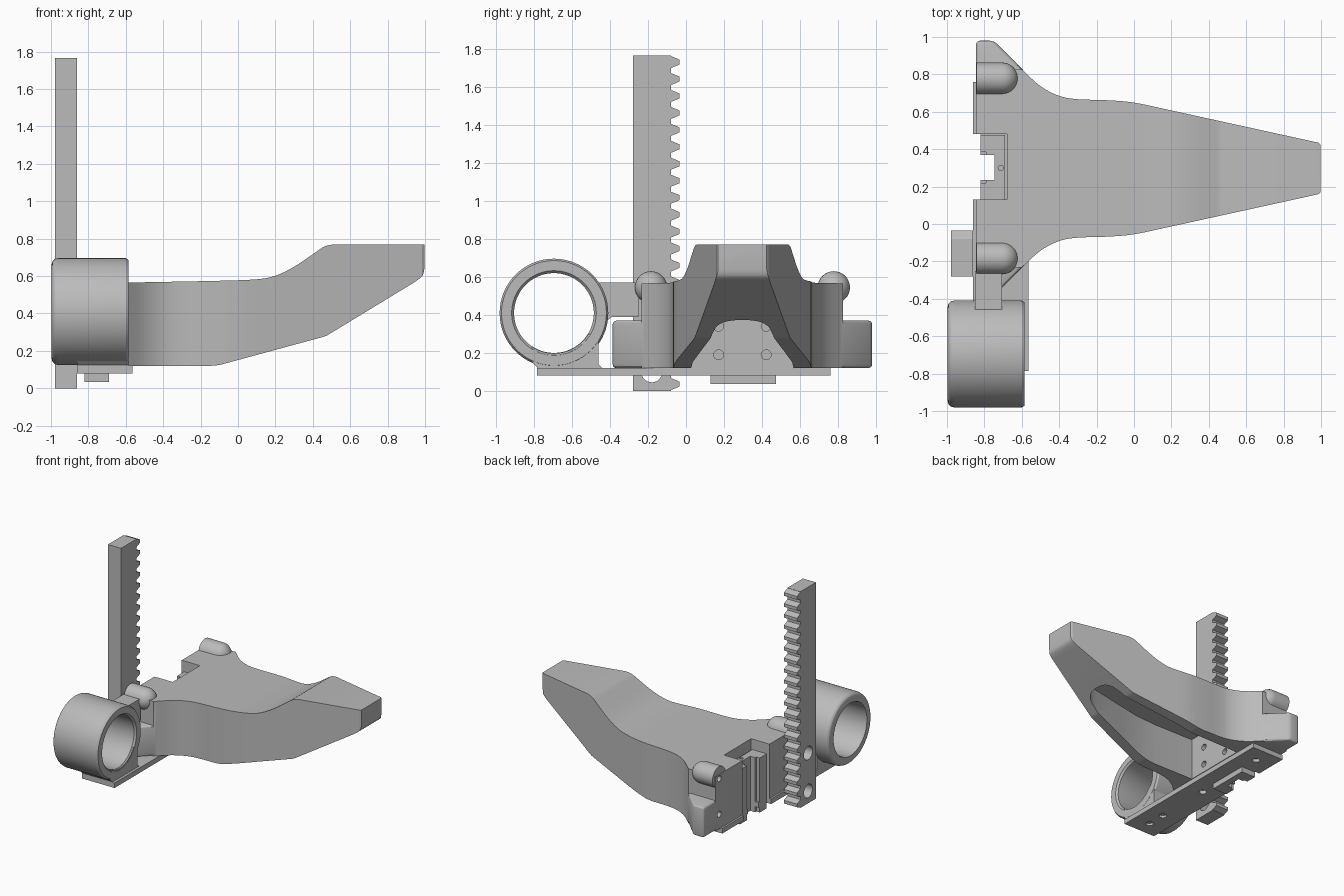
import bpy, bmesh, math
from mathutils import Vector, Matrix

old = bpy.data.objects.get("Cube")
if old:
    bpy.data.objects.remove(old, do_unlink=True)

grey = bpy.data.materials.new("plain grey")
grey.use_nodes = True
grey.diffuse_color = (0.5, 0.5, 0.5, 1)
grey.node_tree.nodes["Principled BSDF"].inputs["Base Color"].default_value = (0.5, 0.5, 0.5, 1)

MID = 0.297  # symmetry line of the arm in y


def finish(name, bm):
    bmesh.ops.recalc_face_normals(bm, faces=bm.faces)
    mesh = bpy.data.meshes.new(name)
    bm.to_mesh(mesh)
    bm.free()
    mesh.materials.append(grey)
    ob = bpy.data.objects.new(name, mesh)
    bpy.context.collection.objects.link(ob)
    return ob


def prism(name, pts, axis, a, b, bevel=0):
    """Extrude a 2D outline along an axis from a to b."""
    place = {"x": lambda u, v, w: (w, u, v),
             "y": lambda u, v, w: (u, w, v),
             "z": lambda u, v, w: (u, v, w)}[axis]
    bm = bmesh.new()
    low, high = ([bm.verts.new(place(u, v, w)) for u, v in pts] for w in (a, b))
    bm.faces.new(low)
    bm.faces.new(high)
    n = len(pts)
    for i in range(n):
        j = (i + 1) % n
        bm.faces.new((low[i], low[j], high[j], high[i]))
    if bevel:
        bmesh.ops.recalc_face_normals(bm, faces=bm.faces)
        bmesh.ops.bevel(bm, geom=bm.edges[:], offset=bevel, segments=3, profile=0.5, affect="EDGES")
    return finish(name, bm)


def box(name, x, y, z, bevel=0):
    return prism(name, [(x[0], y[0]), (x[1], y[0]), (x[1], y[1]), (x[0], y[1])], "z", *z, bevel)


def rod(name, axis, center, radius, a, b, n=24):
    u0, v0 = center
    ring = [(u0 + radius * math.cos(math.tau * i / n), v0 + radius * math.sin(math.tau * i / n))
            for i in range(n)]
    return prism(name, ring, axis, a, b)


def combine(ob, other, mode):
    """Apply a boolean and remove the helper."""
    mod = ob.modifiers.new("combine", "BOOLEAN")
    mod.operation, mod.object, mod.solver = mode, other, "EXACT"
    bpy.context.view_layer.objects.active = ob
    bpy.ops.object.modifier_apply(modifier=mod.name)
    bpy.data.objects.remove(other, do_unlink=True)


def smooth(pts, steps=5):
    """Catmull-Rom curve through the points."""
    p = [Vector(q) for q in pts]
    p = [2 * p[0] - p[1]] + p + [2 * p[-1] - p[-2]]
    out = []
    for a, b, c, d in zip(p, p[1:], p[2:], p[3:]):
        for k in range(steps):
            t = k / steps
            out.append(0.5 * (2 * b + (c - a) * t + (2 * a - 5 * b + 4 * c - d) * t * t
                              + (3 * b - a - 3 * c + d) * t ** 3))
    return [tuple(v) for v in out] + [tuple(p[-2])]


def mirrored(half):
    """Close a half outline, given as x and half width, about the symmetry line."""
    return [(x, MID + w) for x, w in half] + [(x, MID - w) for x, w in reversed(half)]


# Arm: plan outline intersected with side profile
flank = smooth([(-0.6, 0.53), (-0.5, 0.44), (-0.4, 0.388), (-0.3, 0.37), (-0.15, 0.365),
                (0, 0.352), (0.2, 0.31)])
arm = prism("arm", mirrored([(-0.845, 0.53)] + flank + [(0.985, 0.138), (0.997, 0.128)]), "z", 0, 1)
top = smooth([(-0.5, 0.567), (-0.1, 0.575), (0.1, 0.583), (0.2, 0.602), (0.3, 0.65),
              (0.4, 0.717), (0.46, 0.757), (0.51, 0.77)])
under = smooth([(0.997, 0.64), (0.985, 0.6), (0.94, 0.565)], 3) + \
    smooth([(0.5, 0.297), (0.47, 0.28), (0.43, 0.268)], 3) + \
    smooth([(-0.06, 0.135), (-0.1, 0.125), (-0.15, 0.12)], 3)
side = [(-0.85, 0.565)] + top + [(0.997, 0.77)] + under + [(-0.85, 0.12)]
combine(arm, prism("side_profile", side, "y", -1, 2), "INTERSECT")

# Wide rear flange and rounded lugs
flange = prism("flange", mirrored([(-0.845, 0.683), (-0.75, 0.683), (-0.58, 0.513)]),
               "z", 0.12, 0.37, 0.02)
combine(arm, flange, "UNION")
for sign in (1, -1):
    y = MID + sign * 0.481
    bm = bmesh.new()
    bmesh.ops.create_uvsphere(bm, u_segments=32, v_segments=16, radius=0.085)
    for v in bm.verts:
        v.co = (-0.705 + v.co.z, y + v.co.x, 0.545 + v.co.y)
        if v.co.x < -0.706:
            # stretch the rear half into a flat ended cylinder
            d = Vector((0, v.co.y - y, v.co.z - 0.545))
            if d.length > 0.001:
                d = d.normalized() * 0.085
            v.co = (-0.843, y + d.y, 0.545 + d.z)
    bmesh.ops.remove_doubles(bm, verts=bm.verts, dist=0.0005)
    combine(arm, finish("lug", bm), "UNION")

# Hollow underside, rear recess and screw holes
pocket = [(-0.56, 0.27), (-0.2, 0.275), (0, 0.262), (0.2, 0.222)] + \
    smooth([(0.5, 0.16), (0.57, 0.135), (0.61, 0.09), (0.625, 0.03)], 4)
combine(arm, prism("pocket", mirrored(pocket), "z", 0, 0.47), "DIFFERENCE")
combine(arm, box("recess", (-1, -0.68), (0.13, 0.48), (0, 1)), "DIFFERENCE")
for sign in (1, -1):
    for z in (0.19, 0.34):
        combine(arm, rod("hole", "x", (MID + sign * 0.125, z), 0.026, -0.62, -0.5), "DIFFERENCE")
    for z in (0.24, 0.53):
        combine(arm, rod("hole", "x", (MID + sign * 0.48, z), 0.024, -0.9, -0.78), "DIFFERENCE")

# Slotted fitting in the recess
fitting = prism("slotted_fitting",
                [(-0.69, 0.13), (-0.69, 0.475), (-0.82, 0.475), (-0.82, 0.385), (-0.79, 0.385),
                 (-0.79, 0.37), (-0.745, 0.37), (-0.745, 0.235), (-0.79, 0.235),
                 (-0.79, 0.22), (-0.82, 0.22), (-0.82, 0.13)], "z", 0.035, 0.48)
combine(fitting, rod("hole", "z", (-0.712, 0.3), 0.014, 0.4, 0.6, 16), "DIFFERENCE")

# Base plate
plate = box("base_plate", (-0.86, -0.565), (-0.785, 0.76), (0.08, 0.121))
combine(plate, box("notch", (-1, -0.745), (0.235, 0.37), (0, 1)), "DIFFERENCE")
combine(plate, box("notch", (-1, -0.82), (0.13, 0.48), (0, 1)), "DIFFERENCE")
for y in (-0.66, -0.5, -0.02, 0.62):
    combine(plate, rod("hole", "z", (-0.71, y), 0.03, 0.05, 0.11), "DIFFERENCE")

# Ring collar, lathed around the x axis
RY, RZ = -0.695, 0.41
profile = [(-0.997, 0.215), (-0.997, 0.25)] + \
    smooth([(-0.992, 0.268), (-0.98, 0.28), (-0.96, 0.286)], 3) + \
    [(-0.6, 0.286), (-0.585, 0.276), (-0.585, 0.223), (-0.6, 0.21), (-0.985, 0.21)]
bm = bmesh.new()
N = 64
rows = [[bm.verts.new((x, RY + r * math.cos(math.tau * i / N), RZ + r * math.sin(math.tau * i / N)))
         for x, r in profile] for i in range(N)]
for a, b in zip(rows, rows[1:] + rows[:1]):
    for k in range(len(profile)):
        m = (k + 1) % len(profile)
        bm.faces.new((a[k], a[m], b[m], b[k]))
finish("ring_collar", bm)

# Ring foot and bridge to the arm
foot = prism("ring_foot", [(-0.785, 0.1), (-0.785, 0.125), (-0.81, 0.15), (-0.81, 0.3), (-0.46, 0.3),
                           (-0.46, 0.14), (-0.44, 0.12), (-0.44, 0.1)], "x", -0.86, -0.586)
combine(foot, rod("bore", "x", (RY, RZ), 0.212, -2, 2, 64), "DIFFERENCE")
bridge = prism("bridge", [(-0.25, 0.39), (-0.39, 0.39), (-0.415, 0.37), (-0.46, 0.36), (-0.5, 0.57),
                          (-0.25, 0.57)], "x", -0.85, -0.705)
combine(bridge, rod("bore", "x", (RY, RZ), 0.25, -2, 2, 64), "DIFFERENCE")

# Toothed rack
TEETH, PITCH = 20, 0.0892
outline = [(-0.28, 0), (-0.08, 0)]
for i in range(TEETH):
    z = 0.036 + i * PITCH
    outline += [(-0.08, z - 0.032), (-0.034, z - 0.013), (-0.034, z + 0.013), (-0.08, z + 0.032)]
outline += [(-0.08, 1.765), (-0.28, 1.765)]
rack = prism("toothed_rack", outline, "x", -0.978, -0.86)
for z in (0.1, 0.41):
    combine(rack, rod("hole", "x", (-0.18, z), 0.055, -1.1, -0.7, 32), "DIFFERENCE")

# Smooth the curved surfaces, keep hard edges
bpy.ops.object.select_all(action="DESELECT")
for ob in bpy.context.collection.objects:
    if ob.type == "MESH" and ob.data.materials and ob.data.materials[0] == grey:
        ob.select_set(True)
        bpy.context.view_layer.objects.active = ob
bpy.ops.object.shade_smooth_by_angle(angle=math.radians(25))
